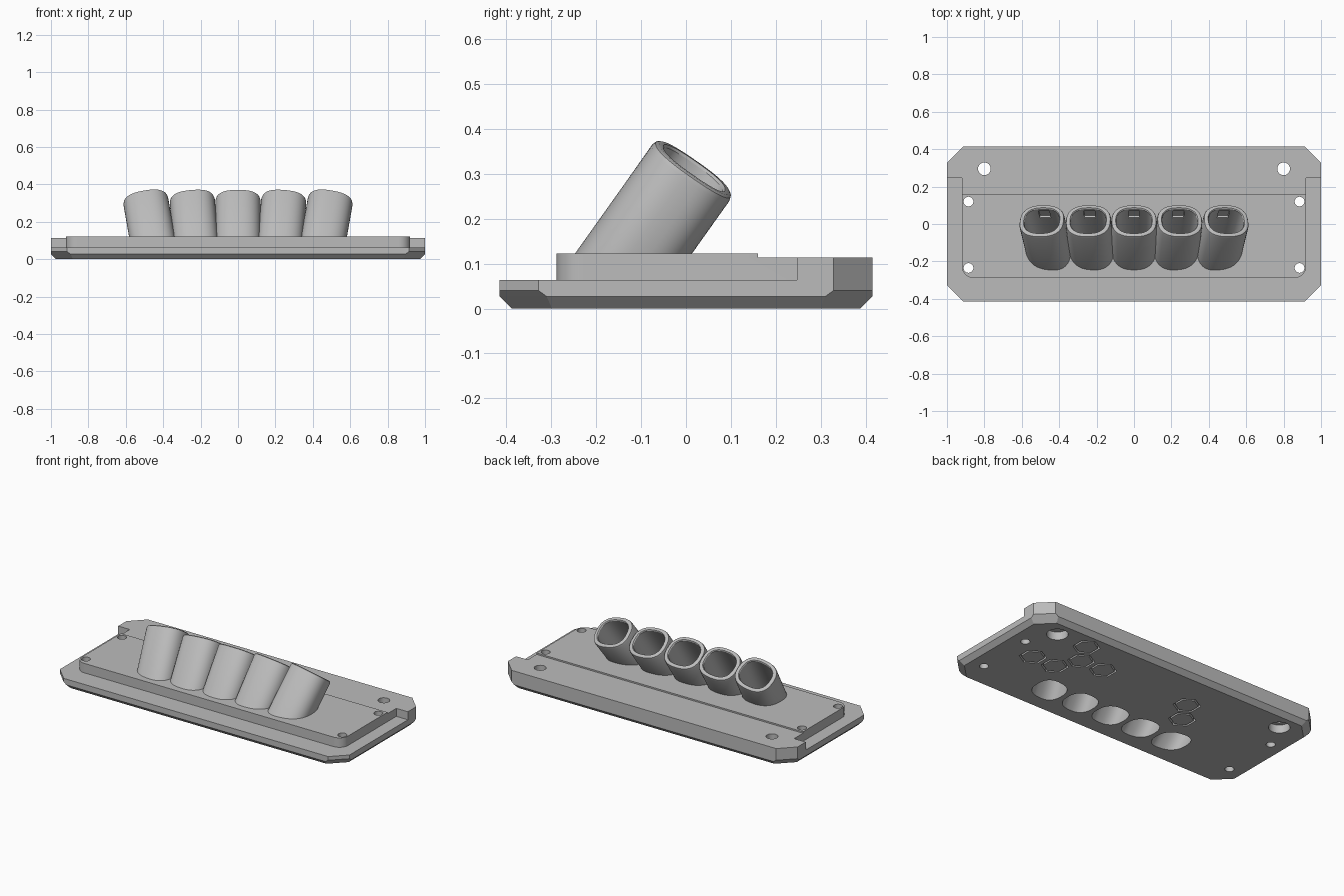
import bpy, bmesh
from math import sin, cos, pi, radians, copysign
from mathutils import Matrix, Vector

if "Cube" in bpy.data.objects:
    bpy.data.objects.remove(bpy.data.objects["Cube"])

grey = bpy.data.materials.new("plain_grey")
grey.use_nodes = True
grey.diffuse_color = (0.5, 0.5, 0.5, 1)
grey.node_tree.nodes["Principled BSDF"].inputs["Base Color"].default_value = (0.5, 0.5, 0.5, 1)


def to_object(name, bm):
    bmesh.ops.recalc_face_normals(bm, faces=bm.faces[:])
    mesh = bpy.data.meshes.new(name)
    bm.to_mesh(mesh)
    bm.free()
    mesh.materials.append(grey)
    ob = bpy.data.objects.new(name, mesh)
    bpy.context.collection.objects.link(ob)
    return ob


def loft(bm, rings, closed=False):
    """Skin a list of point rings; cap the ends or join last to first."""
    loops = [[bm.verts.new(p) for p in ring] for ring in rings]
    n = len(loops[0])
    pairs = list(zip(loops, loops[1:])) + ([(loops[-1], loops[0])] if closed else [])
    for a, b in pairs:
        for i in range(n):
            j = (i + 1) % n
            bm.faces.new((a[i], a[j], b[j], b[i]))
    if not closed:
        bm.faces.new(loops[0])
        bm.faces.new(loops[-1])


def prism(name, outline, z0, z1, matrix=Matrix()):
    bm = bmesh.new()
    loft(bm, [[matrix @ Vector((x, y, z)) for x, y in outline] for z in (z0, z1)])
    return to_object(name, bm)


def box(name, x0, x1, y0, y1, z0, z1, matrix=Matrix()):
    return prism(name, [(x0, y0), (x1, y0), (x1, y1), (x0, y1)], z0, z1, matrix)


def circle(cx, cy, r, n=32, start=0.0):
    return [(cx + r * cos(start + 2 * pi * i / n), cy + r * sin(start + 2 * pi * i / n)) for i in range(n)]


def oval(a, b, n=56, power=2.5):
    """Slightly squared ellipse."""
    def squash(v):
        return copysign(abs(v) ** (2 / power), v)
    return [(a * squash(cos(2 * pi * i / n)), b * squash(sin(2 * pi * i / n))) for i in range(n)]


def cut(ob, cutter):
    """Subtract the cutter and delete it."""
    cutter.hide_render = True
    mod = ob.modifiers.new("cut", "BOOLEAN")
    mod.operation = "DIFFERENCE"
    mod.solver = "EXACT"
    mod.object = cutter
    bpy.context.view_layer.objects.active = ob
    bpy.ops.object.modifier_apply(modifier=mod.name)
    bpy.data.objects.remove(cutter)


def smooth(ob):
    bpy.ops.object.select_all(action="DESELECT")
    ob.select_set(True)
    bpy.context.view_layer.objects.active = ob
    bpy.ops.object.shade_smooth_by_angle(angle=radians(30))


# Base slab: chamfered octagon, with deeper chamfers under the corners
DECK = 0.122
bm = bmesh.new()
corner = [(0.973, 0.298, 0), (0.883, 0.388, 0), (1, 0.31, 0.027), (0.895, 0.415, 0.027),
          (1, 0.328, 0.04), (0.913, 0.415, 0.04), (1, 0.328, DECK), (0.913, 0.415, DECK)]
for sx in (-1, 1):
    for sy in (-1, 1):
        for x, y, z in corner:
            bm.verts.new((sx * x, sy * y, z))
bmesh.ops.convex_hull(bm, input=bm.verts[:])
bmesh.ops.dissolve_limit(bm, angle_limit=radians(1), verts=bm.verts[:], edges=bm.edges[:])
base = to_object("base_plate", bm)

# Low rim around the raised deck, and the slightly lower rear shelf
arc = [radians(a) for a in range(0, 91, 9)]
R = 0.06
left = [(-0.92 + R - R * cos(a), -0.288 + R - R * sin(a)) for a in arc]
right = [(-x, y) for x, y in reversed(left)]
deck_shape = prism("deck_shape", left + right + [(0.92, 1), (-0.92, 1)], -1, 1)
rim_cutter = box("rim_cutter", -1.2, 1.2, -0.6, 0.247, 0.063, 0.3)
cut(rim_cutter, deck_shape)
cut(base, rim_cutter)
cut(base, box("shelf_cutter", -1.2, 1.2, 0.16, 0.6, 0.113, 0.3))

# Screw holes, and mounting holes with counterbores underneath
for s in (-1, 1):
    for y in (0.12, -0.235):
        cut(base, prism("screw_hole", circle(s * 0.885, y, 0.026), -0.1, 0.3))
    cut(base, prism("mount_hole", circle(s * 0.8, 0.295, 0.034), -0.1, 0.3))
    cut(base, prism("counterbore", circle(s * 0.8, 0.295, 0.06), -0.1, 0.05))

# Hexagonal grooves under the base
for row, x in ((0, 0.744), (0, 0.586), (1, 0.51), (1, 0.353), (2, 0.586), (1, -0.252), (0, -0.332)):
    y = 0.018 + 0.136 * row
    ring = prism("hex_groove", circle(x, y, 0.077, 6, pi / 2), -0.05, 0.02)
    cut(ring, prism("hex_core", circle(x, y, 0.065, 6, pi / 2), -0.1, 0.1))
    cut(base, ring)

# Five leaning tubes fanned outwards, with bores running through the base
LENGTH = 0.236
names = ("far_right", "right", "middle", "left", "far_left")
for name, x, fan in zip(names, (-0.46, -0.228, 0, 0.228, 0.46), (-10, -5, 0, 5, 10)):
    frame = (Matrix.Translation((x, -0.117, DECK)) @ Matrix.Rotation(radians(fan), 4, "Y")
             @ Matrix.Rotation(radians(-35), 4, "X"))
    cut(base, prism("bore", oval(0.094, 0.08), -0.35, 0.3, frame))

    profile = [(0.121, 0.105, -0.2), (0.121, 0.105, LENGTH - 0.014), (0.118, 0.102, LENGTH - 0.004),
               (0.111, 0.095, LENGTH), (0.098, 0.084, LENGTH), (0.094, 0.08, LENGTH - 0.006),
               (0.094, 0.08, -0.2)]
    bm = bmesh.new()
    loft(bm, [[frame @ Vector((px, py, z)) for px, py in oval(a, b)] for a, b, z in profile], closed=True)
    sliced = bmesh.ops.bisect_plane(bm, geom=bm.verts[:] + bm.edges[:] + bm.faces[:],
                                    plane_co=(0, 0, 0.118), plane_no=(0, 0, 1), clear_inner=True)
    rim = [e for e in sliced["geom_cut"] if isinstance(e, bmesh.types.BMEdge)]
    bmesh.ops.bridge_loops(bm, edges=rim)
    tube = to_object(name + "_tube", bm)

    # Shallow notch in the lower inside wall
    cut(tube, box("notch", -0.03, 0.03, 0.05, 0.093, 0.15, 0.215, frame))
    smooth(tube)

smooth(base)
